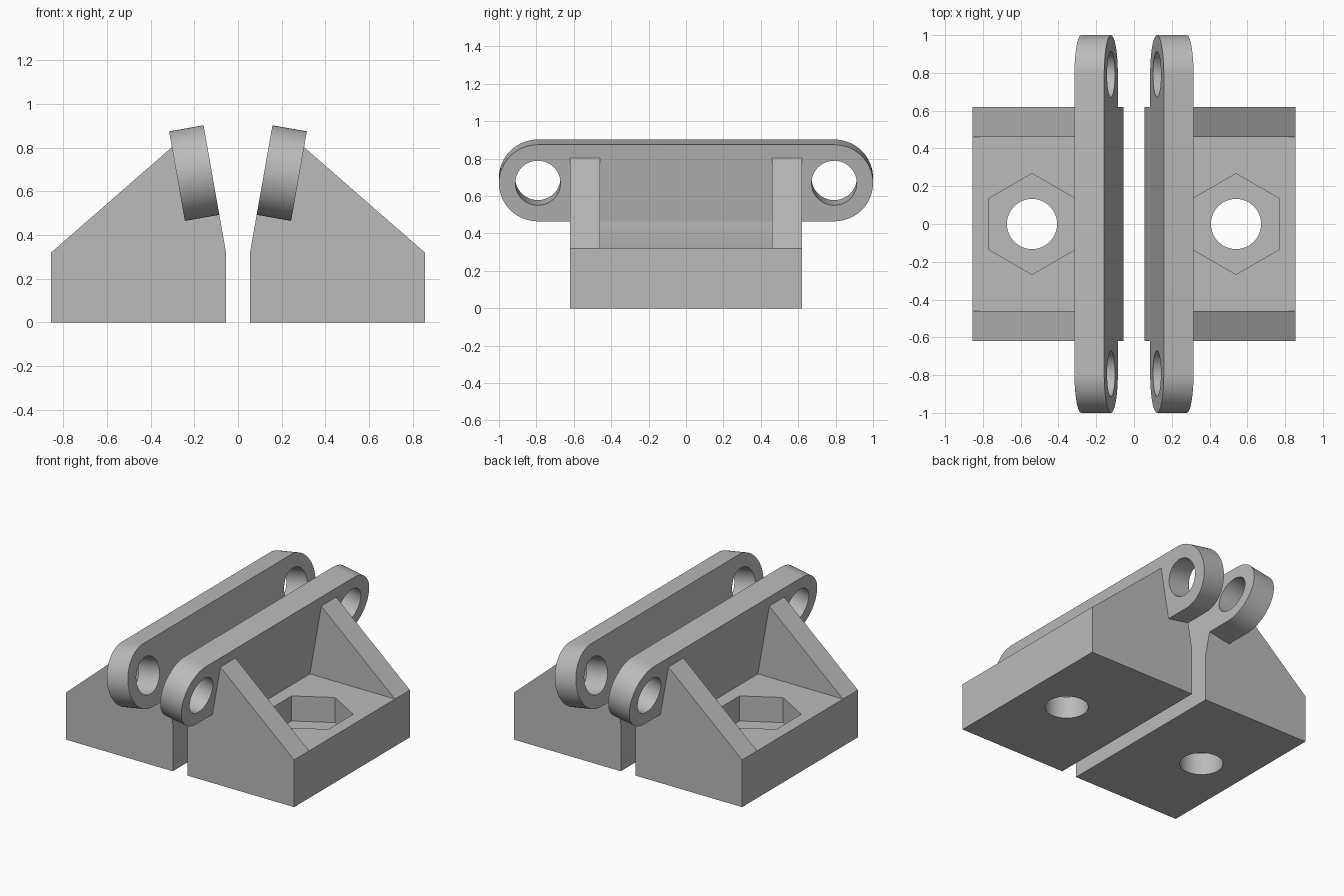
import bpy
import bmesh
from math import sin, cos, pi, radians
from mathutils import Matrix, Vector

if "Cube" in bpy.data.objects:
    bpy.data.objects.remove(bpy.data.objects["Cube"])

grey = bpy.data.materials.new("plain grey")
grey.use_nodes = True
grey.diffuse_color = (0.5, 0.5, 0.5, 1)
grey.node_tree.nodes["Principled BSDF"].inputs["Base Color"].default_value = (0.5, 0.5, 0.5, 1)

TILT = radians(10)
WIDTH = 0.62          # half depth of the base
RIB = 0.46            # inner face of the side gussets
FLOOR = 0.32          # top of the base
BAR_R = 0.208         # end radius of the bar
BAR_T = 0.16          # bar thickness
BAR_Y = 1 - BAR_R     # bar end centres


def prism(name, points, depth):
    """Extrude a closed outline of 3D points along a vector."""
    bm = bmesh.new()
    face = bm.faces.new([bm.verts.new(p) for p in points])
    new = bmesh.ops.extrude_face_region(bm, geom=[face])["geom"]
    bmesh.ops.translate(bm, vec=Vector(depth),
                        verts=[v for v in new if isinstance(v, bmesh.types.BMVert)])
    bmesh.ops.recalc_face_normals(bm, faces=bm.faces)
    mesh = bpy.data.meshes.new(name)
    bm.to_mesh(mesh)
    bm.free()
    obj = bpy.data.objects.new(name, mesh)
    bpy.context.collection.objects.link(obj)
    mesh.materials.append(grey)
    return obj


def ring(radius, count, start=0.0, sweep=2 * pi, closed=True):
    steps = count if closed else count - 1
    return [(radius * cos(start + sweep * i / steps),
             radius * sin(start + sweep * i / steps)) for i in range(count)]


def cut(obj, cutter):
    """Subtract a cutter, then discard it."""
    mod = obj.modifiers.new("cut", 'BOOLEAN')
    mod.operation = 'DIFFERENCE'
    mod.solver = 'EXACT'
    mod.object = cutter
    bpy.context.view_layer.objects.active = obj
    bpy.ops.object.modifier_apply(modifier=mod.name)
    bpy.data.objects.remove(cutter)


def finish(obj):
    bpy.ops.object.select_all(action='DESELECT')
    obj.select_set(True)
    bpy.context.view_layer.objects.active = obj
    bpy.ops.object.shade_smooth_by_angle(angle=radians(30))


# Bar corners in the x-z plane, shared by the bracket profile
up = Vector((sin(TILT), 0, cos(TILT)))
out = Vector((cos(TILT), 0, -sin(TILT)))
inner = Vector((0.0855, 0, 0.4925))
outer = inner + BAR_T * out
bar_centre = inner + BAR_R * up + BAR_T / 2 * out
buried = (bar_centre.x, bar_centre.z + 0.05)
wall_foot = outer.x - (outer.z - FLOOR) * sin(TILT) / cos(TILT)

for side, s in (("left", 1), ("right", -1)):
    # Bracket: base block, leaning wall and two gussets from one profile
    profile = [(0.055, 0), (0.855, 0), (0.855, FLOOR), (0.29, 0.813),
               buried, (inner.x, inner.z), (0.055, FLOOR)]
    bracket = prism(side + "_bracket", [(s * x, -WIDTH, z) for x, z in profile],
                    (0, 2 * WIDTH, 0))

    # Space between the gussets
    gap = [(wall_foot, FLOOR), (1, FLOOR), (1, 1.1), (buried[0], 1.1),
           buried, (outer.x, outer.z)]
    cut(bracket, prism("gap_cutter", [(s * x, -RIB, z) for x, z in gap],
                       (0, 2 * RIB, 0)))

    # Hexagonal nut pocket and bolt hole
    for radius, count, bottom in ((0.267, 6, 0.15), (0.133, 64, -0.1)):
        outline = [(s * 0.54 + x, y, bottom) for x, y in ring(radius, count, pi / 2)]
        cut(bracket, prism("bolt_cutter", outline, (0, 0, FLOOR + 0.001 - bottom)))
    finish(bracket)

    # Leaning bar with rounded ends and an eye at each end
    half = ring(BAR_R, 33, -pi / 2, pi, closed=False)
    stadium = [(y + BAR_Y, z) for y, z in half] + [(-y - BAR_Y, -z) for y, z in half]
    bar = prism(side + "_bar", [(-BAR_T / 2, y, z) for y, z in stadium], (BAR_T, 0, 0))
    for end in (-1, 1):
        eye = [(-BAR_T, end * BAR_Y + y, z) for y, z in ring(0.121, 64)]
        cut(bar, prism("eye_cutter", eye, (2 * BAR_T, 0, 0)))
    bar.data.transform(Matrix.Translation((s * bar_centre.x, 0, bar_centre.z))
                       @ Matrix.Rotation(s * TILT, 4, 'Y'))
    finish(bar)
